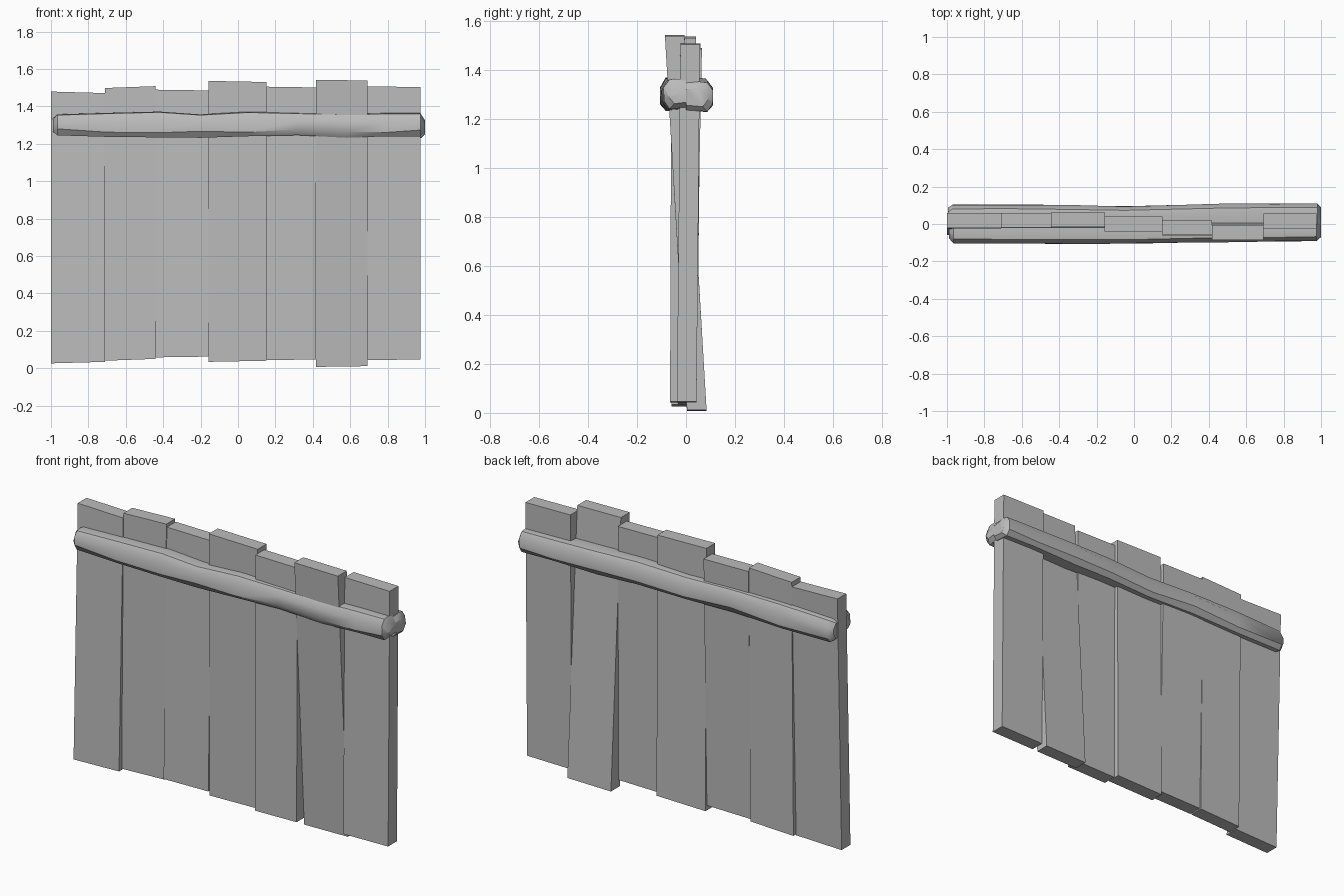
import bpy
import bmesh
import math

cube = bpy.data.objects.get("Cube")
if cube:
    bpy.data.objects.remove(cube, do_unlink=True)

wood = bpy.data.materials.new("weathered_grey")
wood.use_nodes = True
GREY = (0.5, 0.5, 0.5, 1.0)
wood.diffuse_color = GREY
wood.node_tree.nodes["Principled BSDF"].inputs["Base Color"].default_value = GREY


def loft(name, rings, smooth=False):
    """Skin a list of equal closed rings and cap both ends."""
    bm = bmesh.new()
    loops = [[bm.verts.new(p) for p in ring] for ring in rings]
    n = len(loops[0])
    for a, b in zip(loops, loops[1:]):
        for i in range(n):
            j = (i + 1) % n
            bm.faces.new((a[i], a[j], b[j], b[i]))
    bm.faces.new(loops[0])
    bm.faces.new(loops[-1])
    bmesh.ops.recalc_face_normals(bm, faces=bm.faces)
    mesh = bpy.data.meshes.new(name)
    bm.to_mesh(mesh)
    bm.free()
    mesh.materials.append(wood)
    obj = bpy.data.objects.new(name, mesh)
    bpy.context.collection.objects.link(obj)
    if smooth:
        bpy.ops.object.select_all(action='DESELECT')
        obj.select_set(True)
        bpy.context.view_layer.objects.active = obj
        bpy.ops.object.shade_smooth_by_angle(angle=math.radians(35))
    return obj


# Upright planks: left x, right x, bottom z, top z, front y at bottom, front y at top, end tilt
THICK = 0.08
planks = [
    (-1.00, -0.712, 0.03, 1.475, -0.060, -0.022, -0.004),
    (-0.712, -0.440, 0.045, 1.503, -0.035, -0.020, 0.005),
    (-0.440, -0.157, 0.06, 1.487, -0.045, -0.015, -0.002),
    (-0.157, 0.153, 0.037, 1.533, -0.032, -0.040, -0.003),
    (0.153, 0.417, 0.045, 1.503, -0.065, -0.060, -0.002),
    (0.417, 0.693, 0.009, 1.54, 0.004, -0.086, -0.002),
    (0.693, 0.977, 0.045, 1.505, -0.037, -0.023, -0.002),
]
for k, (x0, x1, z0, z1, yb, yt, tilt) in enumerate(planks):
    rings = []
    for z, y, s in ((z0, yb, abs(tilt)), (z1, yt, tilt)):
        rings.append([(x0, y, z - s), (x1, y, z + s),
                      (x1, y + THICK, z + s), (x0, y + THICK, z - s)])
    loft(f"plank_{k + 1}", rings)


def rail(name, side, stations):
    """Hand-hewn cross rail; stations hold x, bottom z, top z, outer y."""
    rings = []
    for k, (x, zb, zt, out) in enumerate(stations):
        wave = 0.007 * math.sin(2.3 * k + side)
        c, d = 0.022, 0.016
        prof = [(0.0, zb + 0.006), (out - c, zb), (out, zb + d + 0.012 + wave),
                (out + wave * 0.3, zt - 0.04 + wave), (out - c, zt - 0.004),
                (out * 0.5, zt), (0.0, zt - 0.005)]
        rings.append([(x, side * y, z) for y, z in prof])
    loft(name, rings, smooth=True)


# Front and back rails clamp the planks
rail("front_rail", -1, [
    (-0.99, 1.265, 1.335, 0.075), (-0.965, 1.245, 1.357, 0.102),
    (-0.70, 1.237, 1.365, 0.104), (-0.42, 1.234, 1.372, 0.106),
    (-0.20, 1.232, 1.357, 0.105), (0.05, 1.240, 1.371, 0.104),
    (0.32, 1.246, 1.365, 0.098), (0.58, 1.232, 1.359, 0.096),
    (0.80, 1.240, 1.364, 0.093), (0.975, 1.240, 1.364, 0.090),
    (1.0, 1.262, 1.325, 0.070)])
rail("back_rail", 1, [
    (-0.995, 1.250, 1.345, 0.085), (-0.97, 1.232, 1.358, 0.103),
    (-0.66, 1.230, 1.368, 0.104), (-0.35, 1.238, 1.368, 0.100),
    (-0.05, 1.230, 1.358, 0.095), (0.25, 1.236, 1.368, 0.102),
    (0.50, 1.228, 1.362, 0.108), (0.78, 1.234, 1.356, 0.110),
    (0.98, 1.230, 1.352, 0.109), (1.0, 1.250, 1.325, 0.090)])
